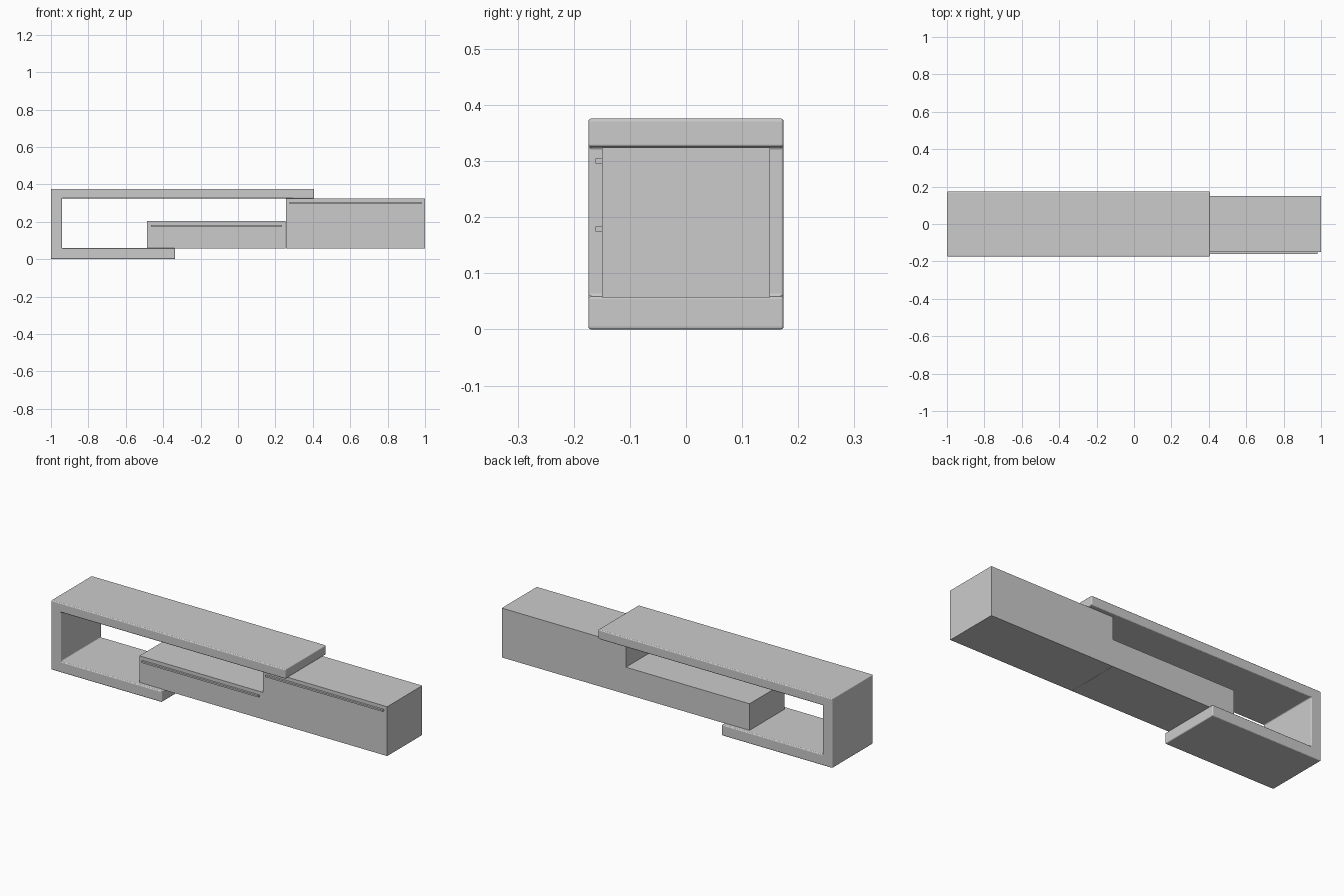
import bpy, bmesh

if "Cube" in bpy.data.objects:
    bpy.data.objects.remove(bpy.data.objects["Cube"])


def finish(name, bm, bevel=0.0):
    bmesh.ops.recalc_face_normals(bm, faces=bm.faces[:])
    mesh = bpy.data.meshes.new(name)
    bm.to_mesh(mesh)
    bm.free()
    obj = bpy.data.objects.new(name, mesh)
    bpy.context.collection.objects.link(obj)
    if bevel:
        mod = obj.modifiers.new("soft_edges", "BEVEL")
        mod.width = bevel
        mod.segments = 3
        mod.limit_method = "ANGLE"
    return obj


def extrude_profile(name, profile, y0, y1, bevel=0.0):
    """Extrude an (x, z) outline from y0 to y1."""
    bm = bmesh.new()
    face = bm.faces.new([bm.verts.new((x, y0, z)) for x, z in profile])
    res = bmesh.ops.extrude_face_region(bm, geom=[face])
    verts = [v for v in res["geom"] if isinstance(v, bmesh.types.BMVert)]
    bmesh.ops.translate(bm, verts=verts, vec=(0, y1 - y0, 0))
    return finish(name, bm, bevel)


def box(name, x0, x1, y0, y1, z0, z1):
    return extrude_profile(name, [(x0, z0), (x1, z0), (x1, z1), (x0, z1)], y0, y1)


# C-shaped outer frame: long top shelf, end panel, short foot
frame = [(-1, 0), (-0.336, 0), (-0.336, 0.059), (-0.941, 0.059),
         (-0.941, 0.325), (0.406, 0.325), (0.406, 0.376), (-1, 0.376)]
extrude_profile("frame", frame, -0.174, 0.174, 0.005)

# Low and tall drawer cabinets, each with a long front handle rail
for name, x0, x1, top in (("low_cabinet", -0.486, 0.255, 0.203),
                          ("tall_cabinet", 0.256, 1.0, 0.3245)):
    box(name, x0, x1, -0.15, 0.15, 0.057, top)
    box(name + "_handle", x0 + 0.02, x1 - 0.02, -0.161, -0.149,
        top - 0.0285, top - 0.0195)
